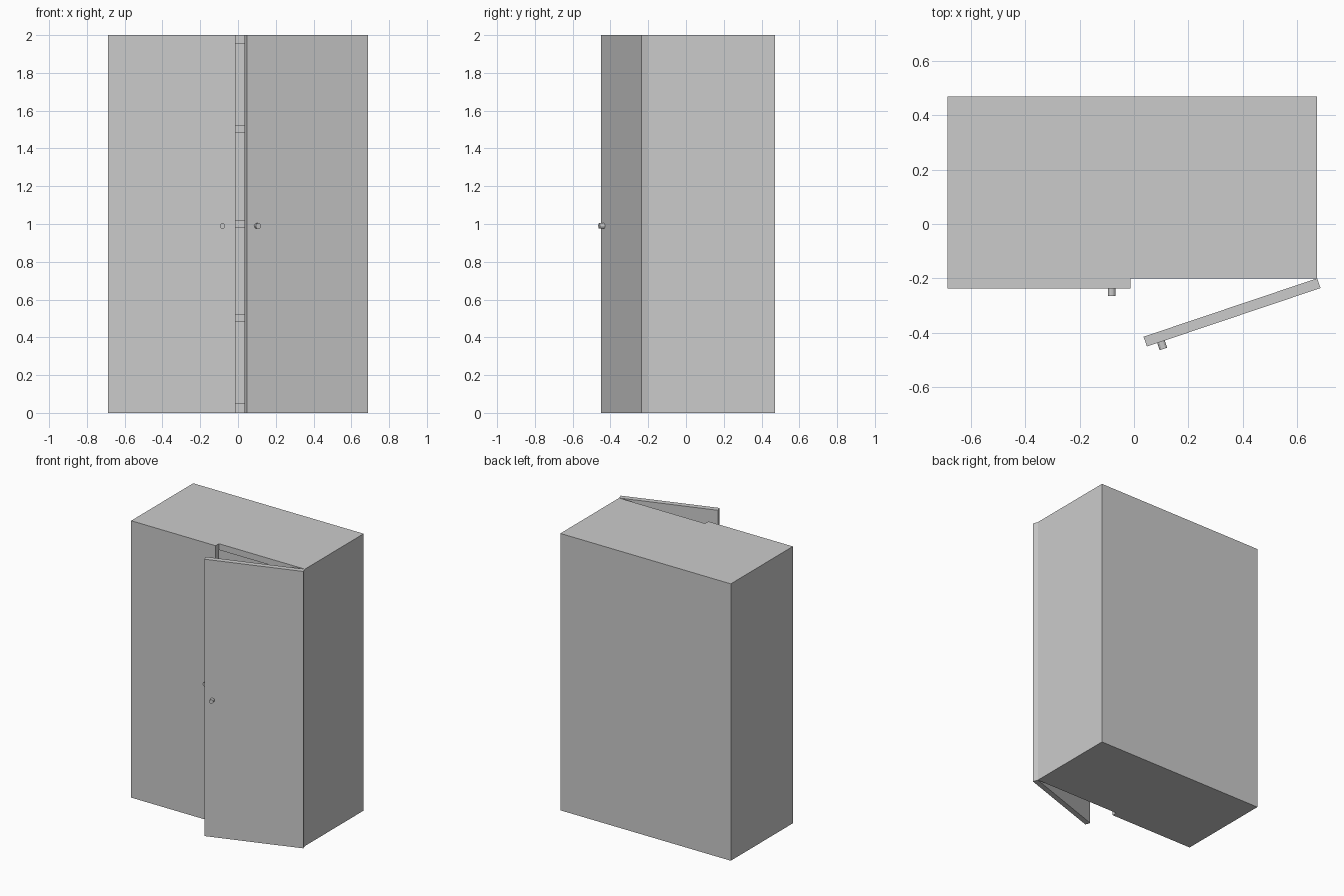
import bpy
import math
from mathutils import Matrix, Vector

cube = bpy.data.objects.get("Cube")
if cube:
    bpy.data.objects.remove(cube, do_unlink=True)

GREY = (0.6, 0.6, 0.6, 1)
grey = bpy.data.materials.new("plain_grey")
grey.use_nodes = True
grey.diffuse_color = GREY
grey.node_tree.nodes["Principled BSDF"].inputs["Base Color"].default_value = GREY

LEFT, RIGHT, FRONT, BACK, HEIGHT = -0.687, 0.675, -0.2, 0.47, 2.0
BOARD = 0.04


def box(name, low, high, matrix=Matrix()):
    low, high = Vector(low), Vector(high)
    bpy.ops.mesh.primitive_cube_add(size=1)
    part = bpy.context.object
    part.name = name
    part.data.transform(matrix @ Matrix.Translation((low + high) / 2)
                        @ Matrix.Diagonal((*(high - low), 1)))
    part.data.materials.append(grey)
    return part


def knob(name, x, y, matrix=Matrix()):
    bpy.ops.mesh.primitive_cylinder_add(vertices=12, radius=0.0145, depth=0.028)
    part = bpy.context.object
    part.name = name
    part.data.transform(matrix @ Matrix.Translation((x, y - 0.014, 0.99))
                        @ Matrix.Rotation(math.pi / 2, 4, 'X'))
    part.data.materials.append(grey)


# Cabinet carcass
box("right_side_panel", (LEFT, FRONT, 0), (LEFT + BOARD, BACK, HEIGHT))
box("left_side_panel", (RIGHT - BOARD, FRONT, 0), (RIGHT, BACK, HEIGHT))
inner_left, inner_right = LEFT + BOARD, RIGHT - BOARD
box("back_panel", (inner_left, BACK - BOARD, 0), (inner_right, BACK, HEIGHT))

# Floor, shelves and top
boards = {"floor_board": (0, 0.05), "lower_shelf": (0.483, 0.524),
          "middle_shelf": (0.982, 1.022), "upper_shelf": (1.483, 1.524),
          "top_board": (1.955, HEIGHT)}
for name, (bottom, top) in boards.items():
    box(name, (inner_left, FRONT, bottom), (inner_right, BACK - BOARD, top))

# Closed door with its knob
box("closed_door", (LEFT, FRONT - 0.038, 0), (-0.012, FRONT, HEIGHT))
knob("closed_door_knob", -0.082, FRONT - 0.038)

# Open door with its knob, turned about the hinge corner
hinge = Matrix.Translation((RIGHT, FRONT, 0)) @ Matrix.Rotation(math.radians(18.6), 4, 'Z')
box("open_door", (-0.675, -0.038, 0), (0, 0, HEIGHT), hinge)
knob("open_door_knob", -0.62, -0.038, hinge)
